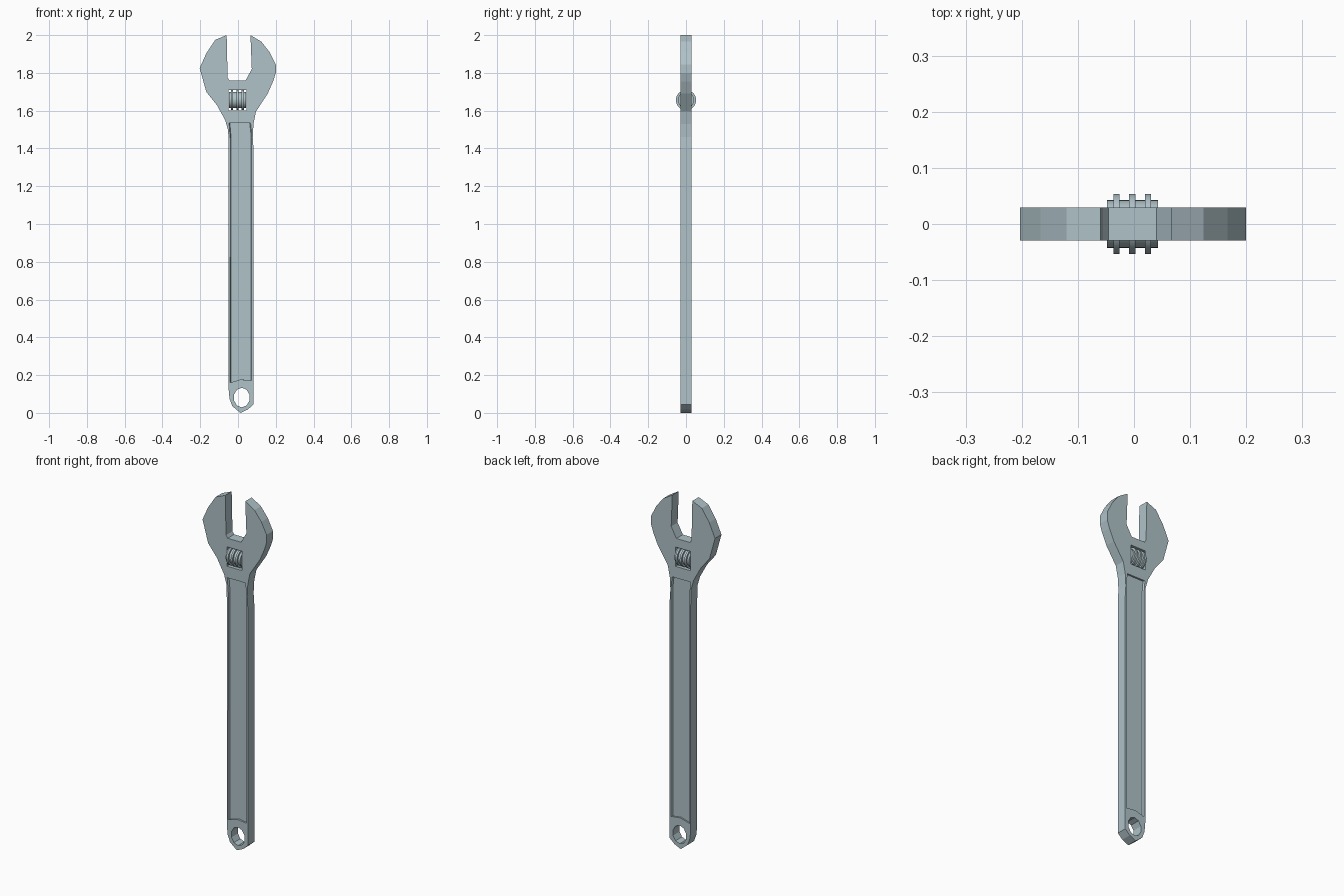
import bpy, bmesh, math

if "Cube" in bpy.data.objects:
    bpy.data.objects.remove(bpy.data.objects["Cube"])

steel = bpy.data.materials.new("blue_grey_steel")
steel.diffuse_color = (0.43, 0.54, 0.58, 1)
steel.use_nodes = True
steel.node_tree.nodes["Principled BSDF"].inputs["Base Color"].default_value = steel.diffuse_color


def prism(name, pts, y0, y1, shrink=1.0, sx=None):
    """Extrude an x-z outline from y0 to y1; sx = x inset at the y1 end."""
    bm = bmesh.new()
    cx = sum(p[0] for p in pts) / len(pts)
    a = [bm.verts.new((x, y0, z)) for x, z in pts]
    b = [bm.verts.new((x - math.copysign(sx, x - cx) if sx else x, y1, z)) for x, z in pts]
    bm.faces.new(a)
    bm.faces.new(b[::-1])
    n = len(pts)
    for i in range(n):
        j = (i + 1) % n
        bm.faces.new((a[j], a[i], b[i], b[j]))
    bmesh.ops.recalc_face_normals(bm, faces=bm.faces)
    me = bpy.data.meshes.new(name)
    bm.to_mesh(me)
    bm.free()
    ob = bpy.data.objects.new(name, me)
    bpy.context.collection.objects.link(ob)
    me.materials.append(steel)
    return ob


def cut(target, cutter):
    cutter.hide_render = True
    m = target.modifiers.new("cut", "BOOLEAN")
    m.operation, m.solver, m.object = "DIFFERENCE", "EXACT", cutter
    bpy.context.view_layer.objects.active = target
    bpy.ops.object.modifier_apply(modifier=m.name)
    bpy.data.objects.remove(cutter)


T = 0.029  # half thickness

# head and handle silhouette
outline = [(-0.06, 2.0), (-0.12, 1.975), (-0.167, 1.905), (-0.203, 1.825),
           (-0.168, 1.70), (-0.112, 1.63), (-0.068, 1.55), (-0.052, 1.495),
           (-0.05, 1.40), (-0.05, 0.13), (-0.045, 0.075), (-0.03, 0.035), (0.013, 0.0),
           (0.052, 0.018), (0.082, 0.045), (0.082, 1.40), (0.078, 1.46), (0.082, 1.53), (0.095, 1.595),
           (0.157, 1.69), (0.186, 1.755), (0.2, 1.80), (0.2, 1.845), (0.167, 1.91),
           (0.124, 1.965), (0.066, 2.0), (0.073, 1.82), (0.04, 1.76),
           (-0.045, 1.76), (-0.055, 1.775)]
body = prism("wrench_body", outline, -T, T)

# window for the adjusting screw
cut(body, prism("screw_window", [(-0.05, 1.60), (0.045, 1.60), (0.045, 1.71), (-0.05, 1.71)], -0.1, 0.1))

# hanging hole
hole = [(0.02 + 0.043 * math.cos(t), 0.081 + 0.052 * math.sin(t))
        for t in [math.pi * (i + 0.5) / 5 for i in range(10)]]
cut(body, prism("hang_hole", hole, -0.1, 0.1))

# recessed panels on both faces of the handle
panel = [(-0.042, 0.16), (0.013, 0.177), (0.073, 0.17), (0.073, 1.48),
         (0.067, 1.535), (-0.048, 1.535), (-0.041, 1.45)]
for s in (-1, 1):
    cut(body, prism("handle_recess", panel, s * (T + 0.001), s * (T - 0.01), sx=0.005))


# adjusting screw: core plus three ridges
def disc(name, x, r, w):
    bpy.ops.mesh.primitive_cylinder_add(vertices=24, radius=r, depth=w,
                                        location=(x, 0, 1.656), rotation=(0, math.pi / 2, 0))
    ob = bpy.context.object
    ob.name = name
    ob.data.materials.append(steel)
    bpy.ops.object.shade_smooth_by_angle(angle=math.radians(35))


disc("screw_core", -0.0025, 0.043, 0.091)
for i in range(3):
    disc("screw_ridge_%d" % (i + 1), -0.031 + 0.028 * i, 0.0535, 0.011)
